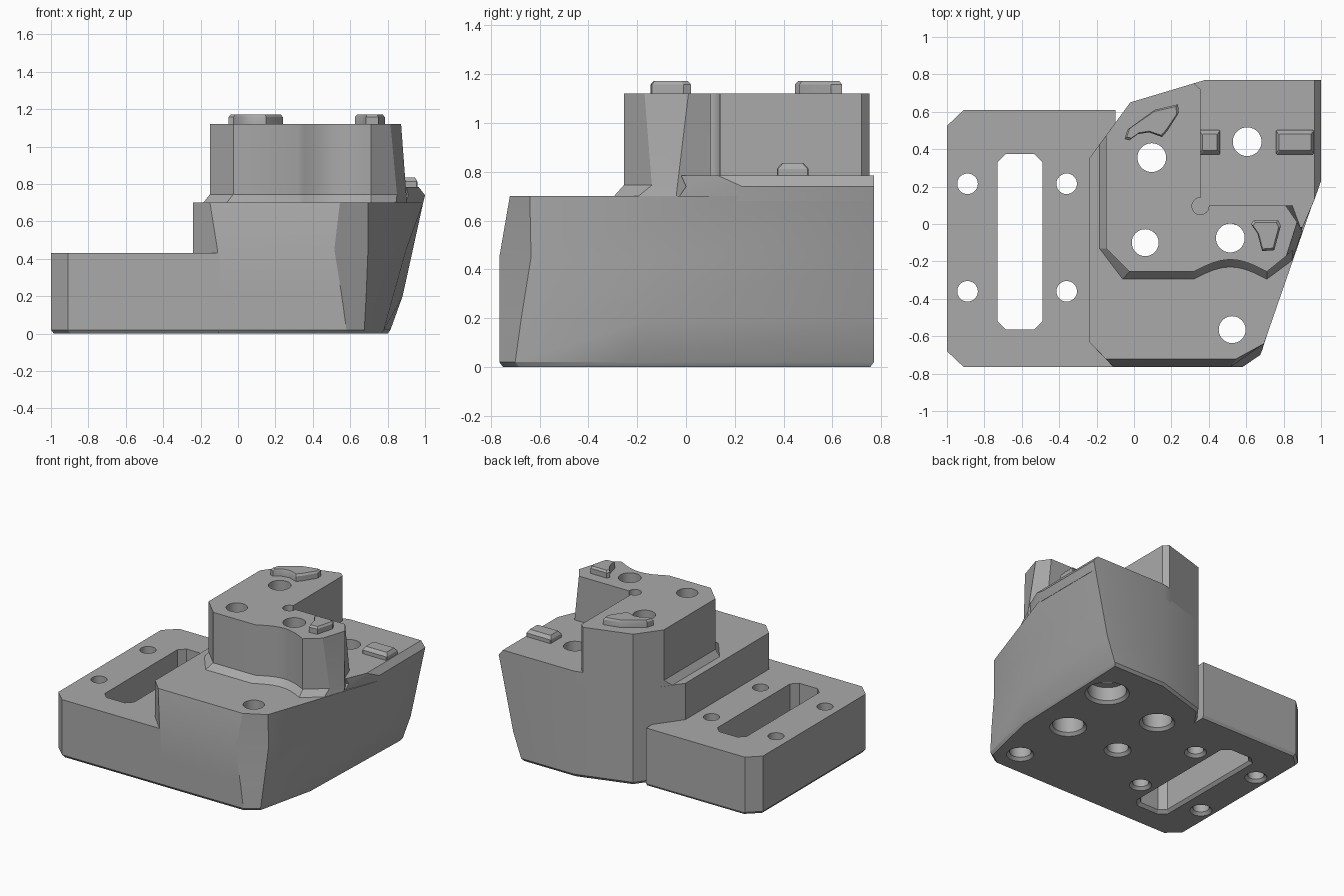
import bpy
import bmesh
import math

default_cube = bpy.data.objects.get("Cube")
if default_cube:
    bpy.data.objects.remove(default_cube, do_unlink=True)

grey = bpy.data.materials.new("machined_grey")
grey.use_nodes = True
colour = (0.4, 0.4, 0.4, 1)
grey.diffuse_color = colour
grey.node_tree.nodes["Principled BSDF"].inputs["Base Color"].default_value = colour


def add_loft(bm, rings):
    """Skin a closed solid through (height, outline) rings."""
    layers = [[bm.verts.new((x, y, z)) for x, y in outline] for z, outline in rings]
    count = len(layers[0])
    bm.faces.new(layers[0][::-1])
    bm.faces.new(layers[-1])
    for low, high in zip(layers, layers[1:]):
        for i in range(count):
            j = (i + 1) % count
            bm.faces.new((low[i], low[j], high[j], high[i]))


def make_object(name, solids):
    bm = bmesh.new()
    for rings in solids:
        add_loft(bm, rings)
    bmesh.ops.recalc_face_normals(bm, faces=bm.faces)
    mesh = bpy.data.meshes.new(name)
    bm.to_mesh(mesh)
    bm.free()
    mesh.materials.append(grey)
    obj = bpy.data.objects.new(name, mesh)
    bpy.context.collection.objects.link(obj)
    return obj


def finish(obj, cutter=None):
    bpy.ops.object.select_all(action='DESELECT')
    obj.select_set(True)
    bpy.context.view_layer.objects.active = obj
    if cutter:
        cut = obj.modifiers.new("holes", 'BOOLEAN')
        cut.operation = 'DIFFERENCE'
        cut.solver = 'EXACT'
        cut.object = cutter
        bpy.ops.object.modifier_apply(modifier=cut.name)
    bpy.ops.object.shade_smooth_by_angle(angle=math.radians(28))


def grow(outline, amount):
    """Push an outline away from its middle by a fixed distance per axis."""
    xs, ys = zip(*outline)
    cx, cy = (min(xs) + max(xs)) / 2, (min(ys) + max(ys)) / 2
    sx = 1 + 2 * amount / (max(xs) - min(xs))
    sy = 1 + 2 * amount / (max(ys) - min(ys))
    return [(cx + (x - cx) * sx, cy + (y - cy) * sy) for x, y in outline]


def circle(centre, radius, sides=40):
    angles = [math.tau * i / sides for i in range(sides)]
    return [(centre[0] + radius * math.cos(a), centre[1] + radius * math.sin(a)) for a in angles]


def chamfered_box(left, right, front, back, c):
    return [(left + c, front), (right - c, front), (right, front + c), (right, back - c),
            (right - c, back), (left + c, back), (left, back - c), (left, front + c)]


def hole(centre, radius, bore=None, depth=0.3):
    """Through hole with a chamfered mouth and optional counterbore below."""
    wide = bore or radius
    steps = [(-0.1, wide + 0.02), (0, wide + 0.02), (0.02, wide)]
    if bore:
        steps += [(depth, wide), (depth, radius)]
    steps.append((1.4, radius))
    return [(z, circle(centre, r)) for z, r in steps]


# Cutters: mounting holes, slot and the relief in the tower's inner corner
slot = chamfered_box(-0.73, -0.49, -0.565, 0.375, 0.045)
cutters = [[(-0.1, grow(slot, 0.02)), (0, grow(slot, 0.02)), (0.02, slot), (0.6, slot)]]
cutters += [hole((x, y), 0.055) for x in (-0.89, -0.36) for y in (-0.36, 0.215)]
cutters += [hole((0.06, -0.1), 0.072), hole((0.525, -0.565), 0.072),
            hole((0.515, -0.075), 0.077, bore=0.105, depth=0.5),
            hole((0.095, 0.355), 0.077, bore=0.1, depth=0.5),
            hole((0.605, 0.44), 0.077, bore=0.13, depth=0.12)]
relief = circle((0.355, 0.095), 0.045)
cutters.append([(0.785, relief), (1.4, relief)])
hole_cutter = make_object("hole_cutter", cutters)
hole_cutter.hide_render = True

# Mounting flange
plate = [(-0.91, -0.765), (-0.1, -0.765), (-0.1, 0.61), (-0.91, 0.61), (-1, 0.525), (-1, -0.68)]
tail = [(-0.05, 0.61)]
plate = plate[:2] + [(-0.1, 0.61)] + plate[3:]
plate_foot = [(x + 0.015 if x < -0.5 else x, y * 0.98) for x, y in plate]
flange = make_object("mounting_flange", [[(0, plate_foot), (0.02, plate), (0.43, plate)]])

# Main body: shared back and left side, with a leaning right side
back_side = [(0.38, 0.77), (-0.02, 0.65), (-0.24, 0.35), (-0.24, -0.63)]


def body_ring(front_left, *right_side):
    return [front_left, *right_side] + back_side


corner = (-0.11, -0.765)
foot = body_ring(corner, (0.58, -0.765), (0.675, -0.7), (0.78, -0.25), (0.815, 0.77))
body = make_object("main_body", [[
    (0, grow(foot, -0.015)),
    (0.02, foot),
    (0.2, body_ring(corner, (0.555, -0.765), (0.685, -0.675), (0.83, -0.15), (0.88, 0.77))),
    (0.45, body_ring(corner, (0.515, -0.765), (0.695, -0.635), (0.9, 0), (0.935, 0.77))),
    (0.7, body_ring((-0.15, -0.722), (0.545, -0.722), (0.695, -0.64), (0.99, 0.21), (0.99, 0.77))),
]])

# Raised platform behind the tower
platform_back = [(0.38, 0.77), (0.3, 0.746), (0.3, 0)]
platform = make_object("rear_platform", [[
    (0.68, [(0.89, -0.04), (0.985, 0.21), (0.985, 0.77)] + platform_back),
    (0.74, [(0.91, 0), (1, 0.23), (1, 0.77)] + platform_back),
    (0.785, [(0.9, -0.02), (0.965, 0.13), (0.965, 0.77)] + platform_back),
]])


# Tower: L-shaped block with a scooped front and a sloping skirt
def tower_ring(left, front, right_side):
    scoop_width, steps = 0.39, 12
    scoop = []
    for i in range(steps + 1):
        t = i / steps
        scoop.append((0.32 + scoop_width * t, front + 0.065 * math.sin(math.pi * t)))
    left_side = [(left, 0.677 + left * 1.364), (left, -0.13), (left + 0.125, front)]
    inner = [(0.355, 0.1), (0.355, 0.72), (0.32, 0.752), (-0.02, 0.65)]
    return left_side + scoop + right_side + inner


tower = make_object("tower", [[
    (0.7, tower_ring(-0.185, -0.295, [(0.845, -0.195), (0.9, -0.04), (0.85, 0.1)])),
    (0.745, tower_ring(-0.15, -0.255, [(0.85, -0.14), (0.9, -0.035), (0.85, 0.1)])),
    (1.12, tower_ring(-0.15, -0.255, [(0.815, -0.17), (0.872, 0.01), (0.81, 0.1)])),
]])

for part in (flange, body, platform, tower):
    finish(part, hole_cutter)
bpy.data.objects.remove(hole_cutter, do_unlink=True)

# Locating pads on the tower
curved_pad = [(-0.05, 0.455), (-0.025, 0.447), (0.02, 0.48), (0.08, 0.49), (0.15, 0.465),
              (0.18, 0.5), (0.24, 0.595), (0.235, 0.64), (0.11, 0.61), (-0.035, 0.505)]
wedge_pad = [(0.685, -0.145), (0.75, -0.14), (0.785, -0.01), (0.77, 0.02),
             (0.64, 0.02), (0.625, 0), (0.66, -0.05)]
for name, outline in (("curved_pad", curved_pad), ("wedge_pad", wedge_pad)):
    rings = [(1.11, outline), (1.158, outline), (1.172, grow(outline, -0.012))]
    finish(make_object(name, [rings]))

# Alignment keys on the platform
for name, left, right in (("inner_key", 0.35, 0.46), ("outer_key", 0.76, 0.96)):
    base = chamfered_box(left, right, 0.372, 0.503, 0.005)
    crown = chamfered_box(left + 0.015, right - 0.015, 0.393, 0.482, 0.005)
    rings = [(0.78, base), (0.812, base), (0.835, crown)]
    finish(make_object(name, [rings]))
